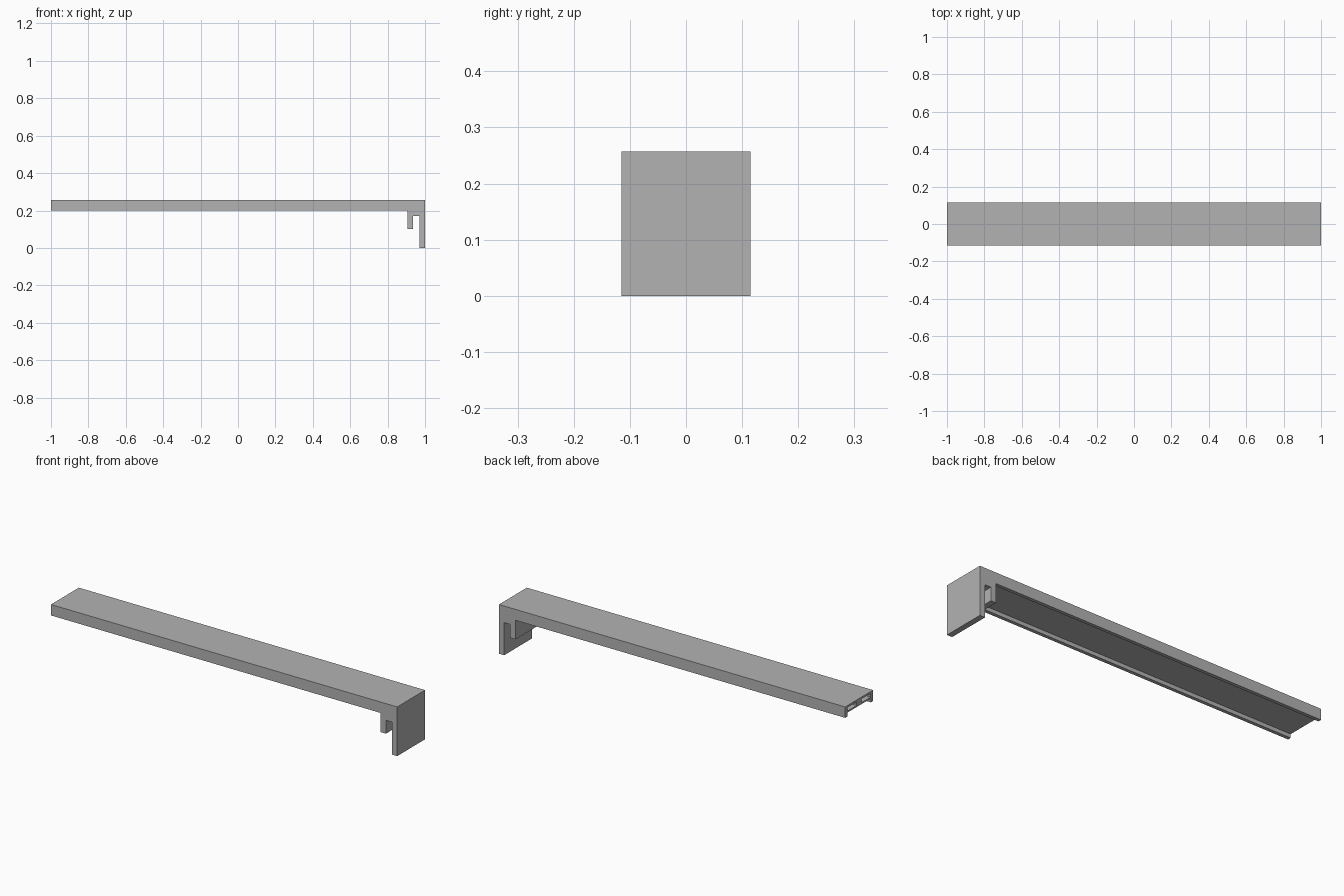
import bpy, bmesh

cube = bpy.data.objects.get("Cube")
if cube:
    bpy.data.objects.remove(cube, do_unlink=True)

HALF_W = 0.115   # half the width of the bar
TOP = 0.257      # top of the bar
UNDER = 0.20     # bottom edge of the side rails
TOOTH_X = 0.905  # inner face of the hook tooth

grey = bpy.data.materials.new("plain_grey")
grey.use_nodes = True
colour = (0.45, 0.45, 0.45, 1)
grey.diffuse_color = colour
grey.node_tree.nodes["Principled BSDF"].inputs["Base Color"].default_value = colour


def extrude_profile(name, points, y0, y1):
    """Solid made from an x-z outline pulled from y0 to y1."""
    bm = bmesh.new()
    face = bm.faces.new([bm.verts.new((x, y0, z)) for x, z in points])
    pulled = bmesh.ops.extrude_face_region(bm, geom=[face])["geom"]
    moved = [v for v in pulled if isinstance(v, bmesh.types.BMVert)]
    bmesh.ops.translate(bm, verts=moved, vec=(0, y1 - y0, 0))
    bmesh.ops.recalc_face_normals(bm, faces=bm.faces)
    mesh = bpy.data.meshes.new(name)
    bm.to_mesh(mesh)
    bm.free()
    mesh.materials.append(grey)
    obj = bpy.data.objects.new(name, mesh)
    bpy.context.collection.objects.link(obj)
    return obj


def cut_box(target, x0, x1, y0, y1, z0, z1):
    """Remove a box from the target."""
    cutter = extrude_profile("cutter", [(x0, z0), (x1, z0), (x1, z1), (x0, z1)], y0, y1)
    cutter.hide_render = True
    mod = target.modifiers.new("cut", "BOOLEAN")
    mod.operation = "DIFFERENCE"
    mod.solver = "EXACT"
    mod.object = cutter
    bpy.context.view_layer.objects.active = target
    bpy.ops.object.modifier_apply(modifier=mod.name)
    bpy.data.objects.remove(cutter, do_unlink=True)


# Long bar with the tooth and end plate of the hook
outline = [(-1, TOP), (-1, UNDER), (TOOTH_X, UNDER), (TOOTH_X, 0.10),
           (0.935, 0.10), (0.935, 0.17), (0.97, 0.17), (0.97, 0), (1, 0), (1, TOP)]
bar = extrude_profile("hooked_bar", outline, -HALF_W, HALF_W)

# Shallow channel underneath, leaving a rail on each side
rail = 0.018
cut_box(bar, -1.1, TOOTH_X, -HALF_W + rail, HALF_W - rail, UNDER - 0.02, UNDER + 0.02)

# Two hollow slots running in from the open end
for y0, y1 in ((-0.095, -0.02), (0.02, 0.095)):
    cut_box(bar, -1.1, TOOTH_X, y0, y1, 0.228, 0.247)
